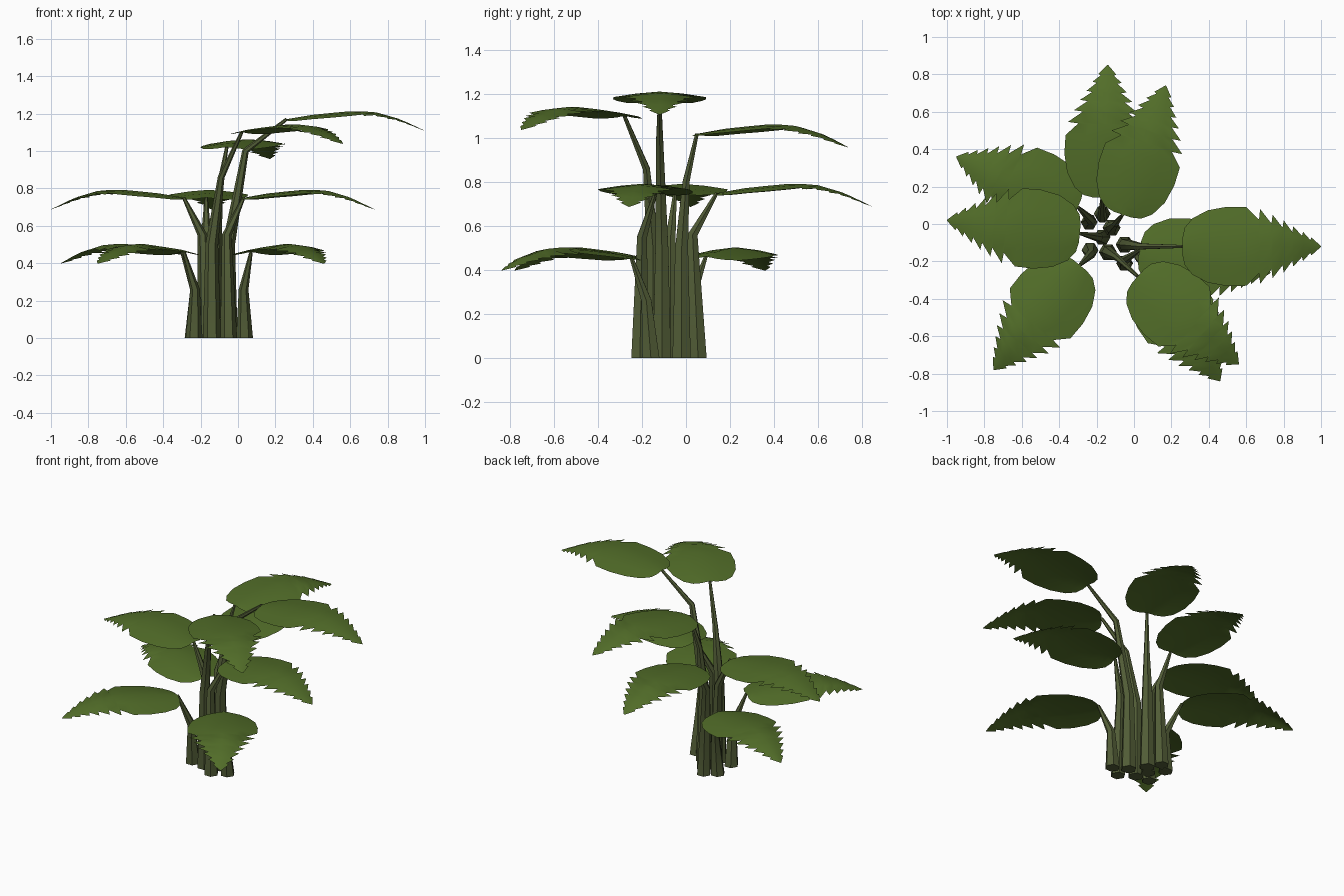
import bpy, bmesh, math
from mathutils import Vector

cube = bpy.data.objects.get("Cube")
if cube:
    bpy.data.objects.remove(cube)


def material(name, rgb):
    m = bpy.data.materials.new(name)
    m.use_nodes = True
    m.diffuse_color = (*rgb, 1)
    m.node_tree.nodes["Principled BSDF"].inputs["Base Color"].default_value = (*rgb, 1)
    return m


LEAF = material("leaf green", (0.085, 0.155, 0.022))
STEM = material("stem olive", (0.085, 0.11, 0.038))


def add_object(name, bm, mat, angle):
    mesh = bpy.data.meshes.new(name)
    bm.to_mesh(mesh)
    bm.free()
    mesh.materials.append(mat)
    obj = bpy.data.objects.new(name, mesh)
    bpy.context.collection.objects.link(obj)
    bpy.ops.object.select_all(action="DESELECT")
    bpy.context.view_layer.objects.active = obj
    obj.select_set(True)
    bpy.ops.object.shade_smooth_by_angle(angle=math.radians(angle))


def interp(table, t):
    for (a, u), (b, v) in zip(table, table[1:]):
        if t <= b:
            return u + (v - u) * (t - a) / (b - a)
    return table[-1][1]


# Blade outline: rounded base, then barbs that shrink towards the tip
OUTLINE = [(0, 0.05), (0.015, 0.1), (0.07, 0.15), (0.18, 0.193), (0.32, 0.212), (0.46, 0.21)]
BARBS = [(0.56, 0.2), (0.65, 0.17), (0.73, 0.14), (0.8, 0.108), (0.87, 0.078), (0.93, 0.048)]
for t, w in BARBS:
    OUTLINE += [(t - 0.008, w * 0.72), (t, w)]
OUTLINE.append((1, 0.002))
ARCH = [(0, 0), (0.2, 0.025), (0.5, 0.045), (0.65, 0.036), (0.82, 0), (1, -0.062)]


def leaf(name, base, tip, droop):
    base = Vector(base)
    along = Vector((tip[0] - base.x, tip[1] - base.y, 0))
    side = Vector((-along.y, along.x, 0)).normalized()
    bm = bmesh.new()
    rows = []
    for t, w in OUTLINE:
        mid = base + along * t + Vector((0, 0, interp(ARCH, t)))
        rows.append([bm.verts.new(mid + side * w * s - Vector((0, 0, droop * abs(s) ** 1.5 * w / 0.21)))
                     for s in (-1, -0.5, 0, 0.5, 1)])
    for a, b in zip(rows, rows[1:]):
        for i in range(4):
            bm.faces.new((a[i], b[i], b[i + 1], a[i + 1]))
    add_object(name, bm, LEAF, 40)


def stem(name, points, radii, sides=6):
    bm = bmesh.new()
    pts = [Vector(p) for p in points]
    rings = []
    for i, p in enumerate(pts):
        d = (pts[min(i + 1, len(pts) - 1)] - pts[max(i - 1, 0)]).normalized()
        if i == 0:
            d = Vector((0, 0, 1))
        u = d.cross(Vector((0, 1, 0))).normalized()
        v = d.cross(u)
        angles = [math.tau * k / sides for k in range(sides)]
        rings.append([bm.verts.new(p + (u * math.cos(a) + v * math.sin(a)) * radii[i]) for a in angles])
    for a, b in zip(rings, rings[1:]):
        for k in range(sides):
            n = (k + 1) % sides
            bm.faces.new((a[k], a[n], b[n], b[k]))
    bm.faces.new(rings[0])
    bm.faces.new(rings[-1])
    bmesh.ops.recalc_face_normals(bm, faces=bm.faces)
    add_object(name, bm, STEM, 50)


# Each plant shoot: stem foot, knee, leaf base, leaf tip
SHOOTS = {
    "high_right": ((-0.05, -0.11), (0.04, -0.12, 1.0), (0.26, -0.12, 1.17), (1.0, -0.12)),
    "high_front": ((-0.14, -0.15), (-0.09, -0.18, 0.86), (0.02, -0.28, 1.1), (0.56, -0.75)),
    "high_back": ((-0.12, -0.02), (-0.1, 0.0, 0.8), (-0.06, 0.05, 1.02), (0.17, 0.74)),
    "middle_left": ((-0.17, -0.07), (-0.19, -0.07, 0.55), (-0.29, -0.05, 0.75), (-1.0, 0.02)),
    "middle_right": ((-0.05, -0.21), (-0.06, -0.2, 0.55), (0.03, -0.14, 0.75), (0.73, -0.26)),
    "middle_back": ((-0.17, 0.055), (-0.17, 0.03, 0.56), (-0.17, 0.14, 0.75), (-0.14, 0.85)),
    "low_left": ((-0.24, 0.01), (-0.23, 0.02, 0.26), (-0.3, 0.09, 0.46), (-0.95, 0.36)),
    "low_front_left": ((-0.235, -0.14), (-0.23, -0.16, 0.26), (-0.29, -0.22, 0.46), (-0.75, -0.78)),
    "low_front_right": ((0.035, -0.16), (0.03, -0.18, 0.26), (0.07, -0.25, 0.46), (0.46, -0.84)),
}
for name, (foot, knee, base, tip) in SHOOTS.items():
    path = [(*foot, 0), knee, base]
    radii = [0.045, 0.026, 0.009]
    if name.startswith("high"):
        # Tall stems stay upright first, then lean outwards
        path.insert(1, (foot[0], foot[1], 0.5))
        radii = [0.048, 0.034, 0.018, 0.009]
    stem(name + "_stem", path, radii)
    leaf(name + "_leaf", base, tip, 0.035 if name.startswith("low") else 0.025)
